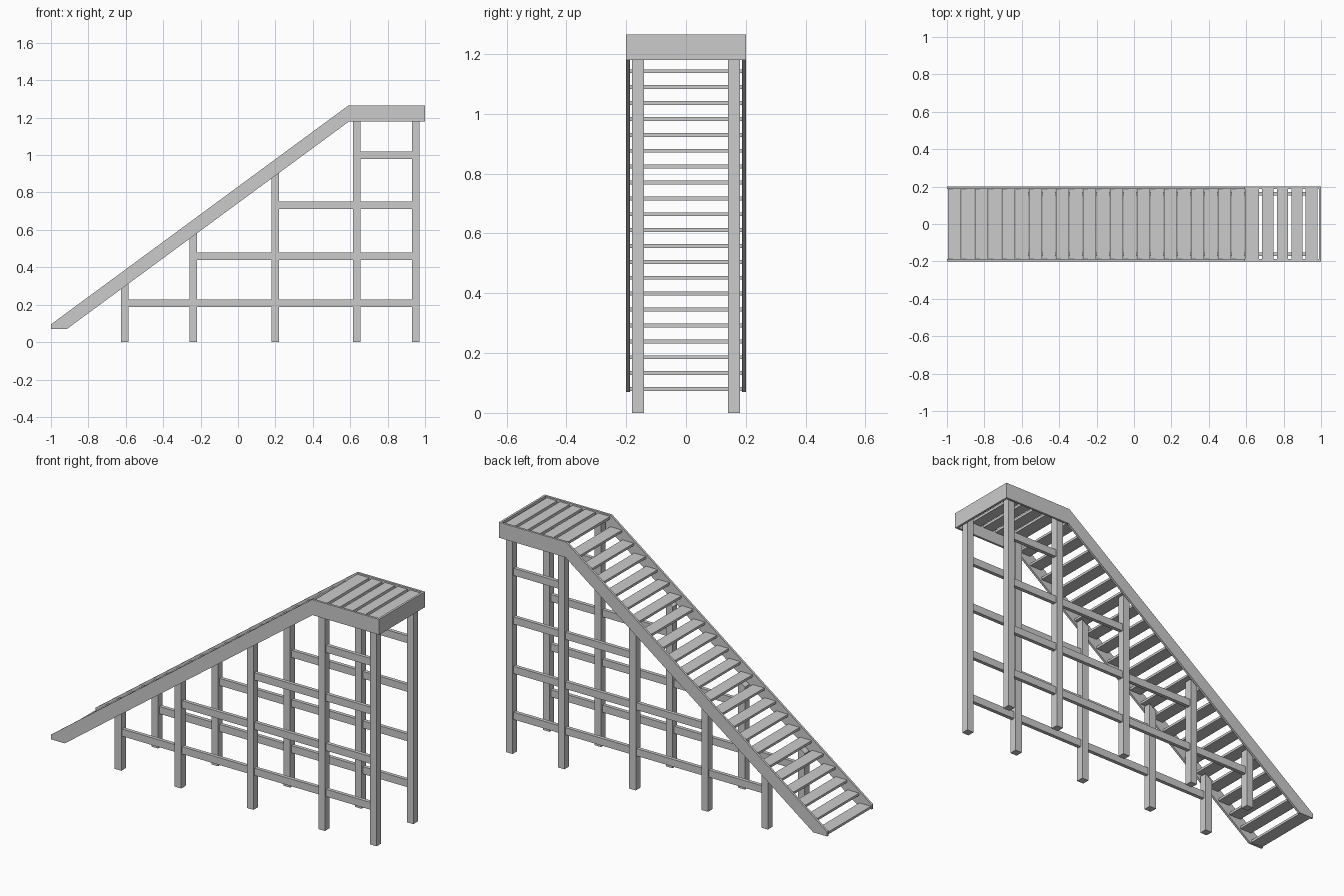
import bpy, bmesh

if "Cube" in bpy.data.objects:
    bpy.data.objects.remove(bpy.data.objects["Cube"])

SLOPE = 1.17 / 1.59


def prism(name, profile, y0, y1):
    """Extrude an x-z outline from y0 to y1."""
    bm = bmesh.new()
    face = bm.faces.new([bm.verts.new((x, y0, z)) for x, z in profile])
    ext = bmesh.ops.extrude_face_region(bm, geom=[face])
    verts = [v for v in ext["geom"] if isinstance(v, bmesh.types.BMVert)]
    bmesh.ops.translate(bm, verts=verts, vec=(0, y1 - y0, 0))
    bmesh.ops.recalc_face_normals(bm, faces=bm.faces)
    me = bpy.data.meshes.new(name)
    bm.to_mesh(me)
    bm.free()
    ob = bpy.data.objects.new(name, me)
    bpy.context.collection.objects.link(ob)
    return ob


def box(name, x0, x1, y0, y1, z0, z1):
    return prism(name, [(x0, z0), (x1, z0), (x1, z1), (x0, z1)], y0, y1)


def underside(x):
    """Height of the lower edge of the sloping stringer."""
    return 0.07 + (x + 0.915) * SLOPE


def both_sides(ob):
    mod = ob.modifiers.new("mirror", 'MIRROR')
    mod.use_axis = (False, True, False)


# side stringers with level platform edge
both_sides(prism("stringer", [(-1, 0.07), (-0.915, 0.07), (0.594, 1.18), (1, 1.18),
                              (1, 1.265), (0.59, 1.265), (-1, 0.095)], -0.2, -0.188))

# board closing the platform end
box("platform_end_board", 0.988, 1.0, -0.188, 0.188, 1.18, 1.265)

# stair treads
for i in range(22):
    x, z = -0.995 + 0.0722 * i, 0.08 + 0.0531 * i
    box(f"tread_{i + 1}", x, x + 0.0705, -0.188, 0.188, z - 0.0065, z + 0.0065)

# platform planks
for i, (a, b) in enumerate([(0.594, 0.667), (0.684, 0.746), (0.764, 0.824),
                            (0.841, 0.9), (0.917, 0.98)]):
    box(f"platform_plank_{i + 1}", a, b, -0.188, 0.188, 1.243, 1.257)

# short posts cut to the stair slope
for i, x in enumerate([-0.605, -0.24, 0.2]):
    a, b = x - 0.02, x + 0.02
    both_sides(prism(f"stair_post_{i + 1}", [(a, 0), (b, 0), (b, underside(b) + 0.012),
                                            (a, underside(a) + 0.012)], -0.18, -0.14))

# tall platform posts
for i, x in enumerate([0.635, 0.95]):
    both_sides(box(f"platform_post_{i + 1}", x - 0.02, x + 0.02, -0.18, -0.14, 0, 1.243))

# horizontal rails, each starting at the next taller post
for i, (x, z) in enumerate([(-0.605, 0.207), (-0.24, 0.46), (0.2, 0.732), (0.635, 1.0)]):
    both_sides(box(f"rail_{i + 1}", x, 0.95, -0.172, -0.152, z - 0.02, z + 0.02))
